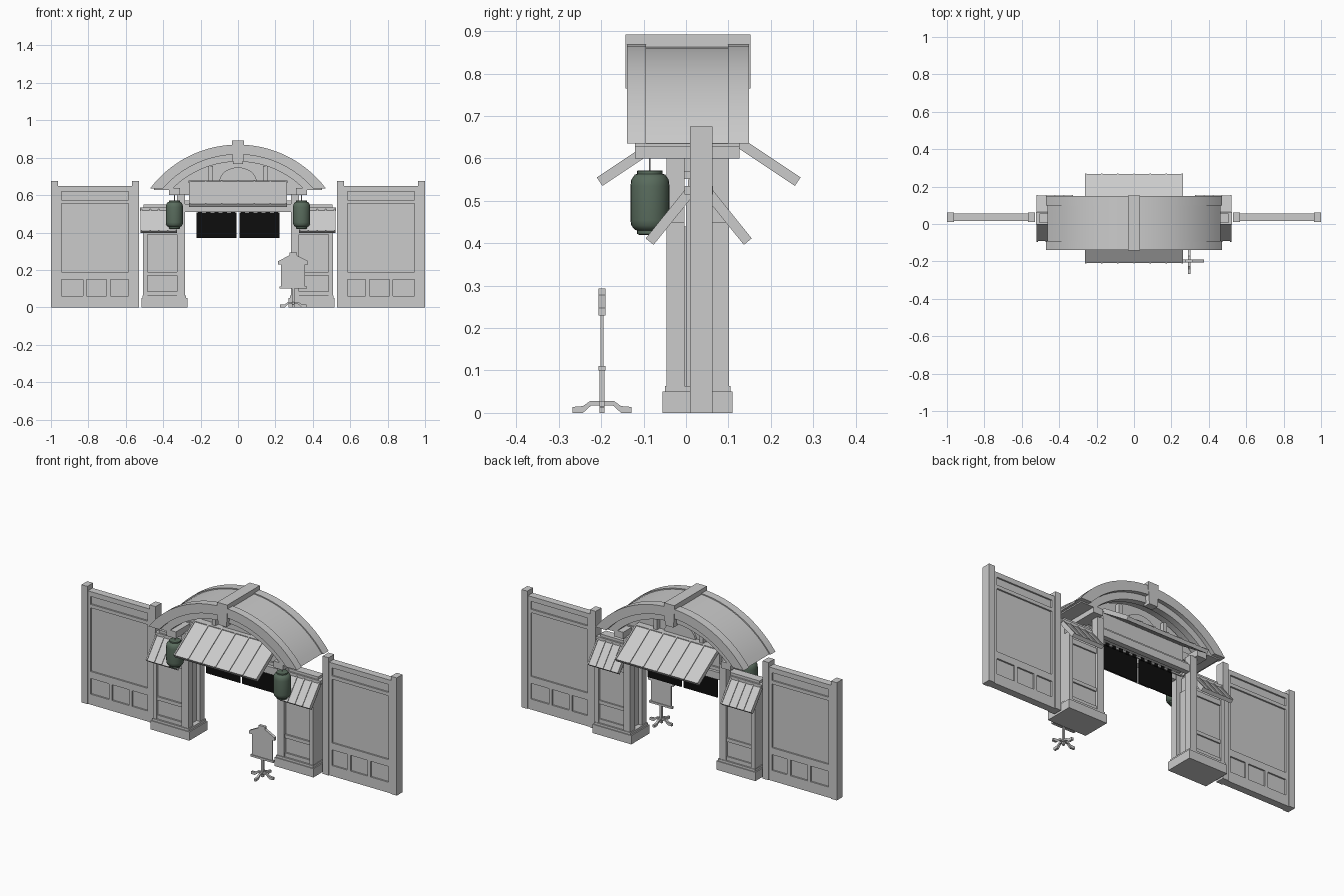
import bpy, bmesh, math
from mathutils import Vector

if "Cube" in bpy.data.objects:
    bpy.data.objects.remove(bpy.data.objects["Cube"])


def mat(name, col):
    m = bpy.data.materials.new(name)
    m.diffuse_color = (*col, 1)
    m.use_nodes = True
    m.node_tree.nodes["Principled BSDF"].inputs["Base Color"].default_value = m.diffuse_color
    return m


GREEN = mat("lantern_green", (0.10, 0.15, 0.11))
BLACK = mat("curtain_black", (0.004, 0.004, 0.004))


def finish(name, bm, m=None):
    bmesh.ops.recalc_face_normals(bm, faces=bm.faces)
    me = bpy.data.meshes.new(name)
    bm.to_mesh(me)
    bm.free()
    ob = bpy.data.objects.new(name, me)
    bpy.context.collection.objects.link(ob)
    if m:
        me.materials.append(m)
    return ob


# Extrude a 2D outline: axis 'x' takes (y, z) points, axis 'y' takes (x, z) points
def prism(name, pts, axis, a, b, m=None):
    bm = bmesh.new()
    put = (lambda p, t: (t, p[0], p[1])) if axis == 'x' else (lambda p, t: (p[0], t, p[1]))
    lo = [bm.verts.new(put(p, a)) for p in pts]
    hi = [bm.verts.new(put(p, b)) for p in pts]
    bm.faces.new(lo)
    bm.faces.new(hi[::-1])
    n = len(pts)
    for i in range(n):
        bm.faces.new((lo[i], lo[(i + 1) % n], hi[(i + 1) % n], hi[i]))
    return finish(name, bm, m)


def box(name, x0, x1, y0, y1, z0, z1, s=1, m=None):
    x0, x1 = sorted((s * x0, s * x1))
    return prism(name, [(x0, z0), (x1, z0), (x1, z1), (x0, z1)], 'y', y0, y1, m)


# Curved band cut flat at its feet
def arch(name, ro, ri, y0, y1, zc=0.282, cut=0.635, n=28):
    def arc(r):
        t = math.acos((cut - zc) / r)
        return [(r * math.sin(-t + 2 * t * i / n), zc + r * math.cos(-t + 2 * t * i / n))
                for i in range(n + 1)]
    o, i = arc(ro), arc(ri)
    bm = bmesh.new()
    rows = [[bm.verts.new((x, y, z)) for x, z in c]
            for c, y in ((o, y0), (o, y1), (i, y1), (i, y0))]
    for a in range(4):
        p, q = rows[a], rows[(a + 1) % 4]
        for k in range(n):
            bm.faces.new((p[k], p[k + 1], q[k + 1], q[k]))
    for k in (0, n):
        bm.faces.new([r[k] for r in rows])
    ob = finish(name, bm)
    bpy.context.view_layer.objects.active = ob
    ob.select_set(True)
    bpy.ops.object.shade_smooth_by_angle(angle=math.radians(30))
    ob.select_set(False)


# Pitched slabs with raised seams, on both sides of y = 0.03
def pitched(name, x0, x1, eave, top, t, seams):
    d = (Vector(top) - Vector(eave)).normalized()
    nrm = Vector((d.y, -d.x))
    for tag, k in (("front", 1), ("back", -1)):
        def slab(nm, a, b, lo, hi):
            e, p = Vector(eave), Vector(top)
            pts = [e + nrm * lo, p + nrm * lo, p + nrm * hi, e + nrm * hi]
            prism(nm, [(0.03 + k * (q.x - 0.03), q.y) for q in pts], 'x', a, b)
        slab(f"{name}_{tag}", x0, x1, 0, t)
        for i in range(seams + 1):
            x = x0 + 0.004 + (x1 - x0 - 0.008) * i / seams
            slab(f"{name}_seam_{tag}_{i}", x - 0.004, x + 0.004, -0.004, 0.002)


def lathe(name, prof, x, y, m, n=24):
    bm = bmesh.new()
    rings = [[bm.verts.new((x + r * math.cos(2 * math.pi * i / n), y + r * math.sin(2 * math.pi * i / n), z))
              for i in range(n)] for r, z in prof]
    for a, b in zip(rings, rings[1:]):
        for i in range(n):
            bm.faces.new((a[i], a[(i + 1) % n], b[(i + 1) % n], b[i]))
    bm.faces.new(rings[0])
    bm.faces.new(rings[-1])
    ob = finish(name, bm, m)
    bpy.context.view_layer.objects.active = ob
    ob.select_set(True)
    bpy.ops.object.shade_smooth_by_angle(angle=math.radians(40))
    ob.select_set(False)


for side, s in (("left", -1), ("right", 1)):
    def b(name, *a, m=None):
        return box(f"{name}_{side}", *a, s=s, m=m)

    # Side fence
    b("fence_post_outer", 0.963, 1.0, 0.01, 0.062, 0, 0.675)
    b("fence_post_inner", 0.53, 0.567, 0.01, 0.062, 0, 0.675)
    b("fence_panel", 0.56, 0.97, 0.024, 0.048, 0.02, 0.64)
    for i, (z0, z1) in enumerate(((0, 0.06), (0.15, 0.19), (0.555, 0.575), (0.62, 0.648))):
        b(f"fence_rail_{i}", 0.56, 0.97, 0.015, 0.057, z0, z1)
    for i, x in enumerate((0.575, 0.68 + 0.012, 0.82, 0.955)):
        b(f"fence_stile_{i}", x - 0.01, x + 0.01, 0.015, 0.057, 0.06, 0.15)
    for i, x in enumerate((0.575, 0.955)):
        b(f"fence_long_stile_{i}", x - 0.01, x + 0.01, 0.015, 0.057, 0.19, 0.62)

    # Gate pier: base, corner posts, wall panels
    b("pier_base", 0.27, 0.517, -0.055, 0.11, 0, 0.05)
    b("pier_base_cap", 0.277, 0.51, -0.05, 0.105, 0.05, 0.063)
    b("pier_core", 0.305, 0.495, -0.03, 0.088, 0.06, 0.44)
    b("pier_upper_wall", 0.31, 0.505, 0.0, 0.06, 0.06, 0.52)
    for tag, y0, y1 in (("front", -0.046, -0.004), ("back", 0.06, 0.102)):
        b(f"main_post_{tag}", 0.283, 0.325, y0, y1, 0.05, 0.605)
        b(f"outer_post_{tag}", 0.485, 0.508, y0, y1, 0.05, 0.45)
        for i, (z0, z1) in enumerate(((0.06, 0.085), (0.17, 0.19), (0.39, 0.42))):
            b(f"pier_rail_{tag}_{i}", 0.325, 0.485, y0 + 0.006, y1 - 0.006, z0, z1)

    # Small pier roof and its ridge
    xs = sorted((s * 0.325, s * 0.52))
    pitched(f"pier_roof_{side}", *xs, (-0.092, 0.409), (0.004, 0.528), 0.02, 4)
    b("pier_ridge", 0.32, 0.525, -0.004, 0.064, 0.515, 0.535)
    b("pier_ridge_cap", 0.31, 0.505, 0.005, 0.055, 0.535, 0.55)

    # Bracket beam under the arch foot
    b("bracket_beam", 0.31, 0.37, -0.12, 0.126, 0.6, 0.638)
    b("eave_beam", 0.345, 0.45, -0.12, 0.126, 0.628, 0.64)

    # Hanging lantern
    lathe(f"lantern_{side}", [(0.026, 0.42), (0.03, 0.422), (0.03, 0.43), (0.036, 0.432), (0.044, 0.442),
                              (0.046, 0.455), (0.046, 0.535), (0.044, 0.55), (0.036, 0.562),
                              (0.03, 0.564), (0.03, 0.571), (0.026, 0.572)], s * 0.34, -0.085, GREEN)
    lathe(f"lantern_cord_{side}", [(0.002, 0.57), (0.002, 0.605)], s * 0.34, -0.085, None, 6)

    # Cloth curtain with loops
    b("curtain", 0.007, 0.222, 0.027, 0.032, 0.37, 0.508, m=BLACK)
    for i in range(5):
        x = 0.027 + i * 0.044
        b(f"curtain_loop_{i}", x - 0.011, x + 0.011, 0.022, 0.037, 0.505, 0.522, m=BLACK)

    # Struts in the gable under the arch
    b("gable_strut", 0.135, 0.158, -0.01, 0.07, 0.66, 0.755)

# Lintel, rod and wall above the opening
box("curtain_rod", -0.285, 0.285, 0.025, 0.034, 0.512, 0.521)
box("lintel_front", -0.285, 0.285, -0.04, -0.008, 0.51, 0.552)
box("lintel_back", -0.285, 0.285, 0.066, 0.096, 0.51, 0.552)
box("lintel_plate", -0.3, 0.3, -0.02, 0.08, 0.552, 0.57)
box("lintel_wall", -0.262, 0.262, -0.01, 0.07, 0.56, 0.672)
box("upper_tie_beam", -0.345, 0.345, 0.01, 0.05, 0.6, 0.645)

# Canopy over the opening
pitched("canopy", -0.263, 0.263, (-0.208, 0.552), (-0.022, 0.676), 0.02, 6)
box("canopy_ridge", -0.265, 0.265, -0.025, 0.085, 0.664, 0.678)

# Gable infill with half-round panel
a = math.acos(0.353 / 0.51)
prism("gable_infill", [(0.51 * math.sin(-a + 2 * a * i / 24), 0.282 + 0.51 * math.cos(-a + 2 * a * i / 24))
                       for i in range(25)], 'y', 0.015, 0.045)
prism("gable_half_round", [(0.1 * math.cos(math.pi * i / 16), 0.67 + 0.078 * math.sin(math.pi * i / 16))
                           for i in range(17)], 'y', 0.003, 0.057)

# Arched roof in layers, with ridge block
arch("roof_shell", 0.582, 0.55, -0.135, 0.145)
arch("roof_rim_front", 0.588, 0.535, -0.139, -0.094)
arch("roof_rim_back", 0.588, 0.535, 0.099, 0.149)
arch("arch_rib_front", 0.537, 0.497, -0.12, -0.085)
arch("arch_rib_back", 0.537, 0.497, 0.09, 0.126)
arch("arch_soffit", 0.552, 0.53, -0.1, 0.11)
box("roof_ridge", -0.032, 0.032, -0.143, 0.152, 0.845, 0.892)
for tag, y0, y1 in (("front", -0.143, -0.1), ("back", 0.11, 0.152)):
    prism(f"keystone_{tag}", [(-0.032, 0.85), (-0.027, 0.765), (0.027, 0.765), (0.032, 0.85)], 'y', y0, y1)

# Standing sign
X, Y = 0.295, -0.198
box("sign_board", X - 0.064, X + 0.064, Y - 0.004, Y + 0.004, 0.105, 0.24)
box("sign_lower_rail", X - 0.073, X + 0.073, Y - 0.008, Y + 0.008, 0.1, 0.111)
prism("sign_roof", [(X - 0.08, 0.23), (X + 0.08, 0.23), (X + 0.08, 0.247), (X + 0.02, 0.278),
                    (X + 0.02, 0.293), (X - 0.02, 0.293), (X - 0.02, 0.278), (X - 0.08, 0.247)],
      'y', Y - 0.008, Y + 0.008)
box("sign_post", X - 0.006, X + 0.006, Y - 0.006, Y + 0.006, 0, 0.11)
leg = [(0, 0.018), (0.025, 0.018), (0.045, 0), (0.07, 0), (0.07, 0.014), (0.045, 0.016), (0.028, 0.028), (0, 0.028)]
for k in (-1, 1):
    prism(f"sign_foot_x_{k}", [(X + k * p, z) for p, z in leg], 'y', Y - 0.006, Y + 0.006)
    prism(f"sign_foot_y_{k}", [(Y + k * p, z) for p, z in leg], 'x', X - 0.006, X + 0.006)
